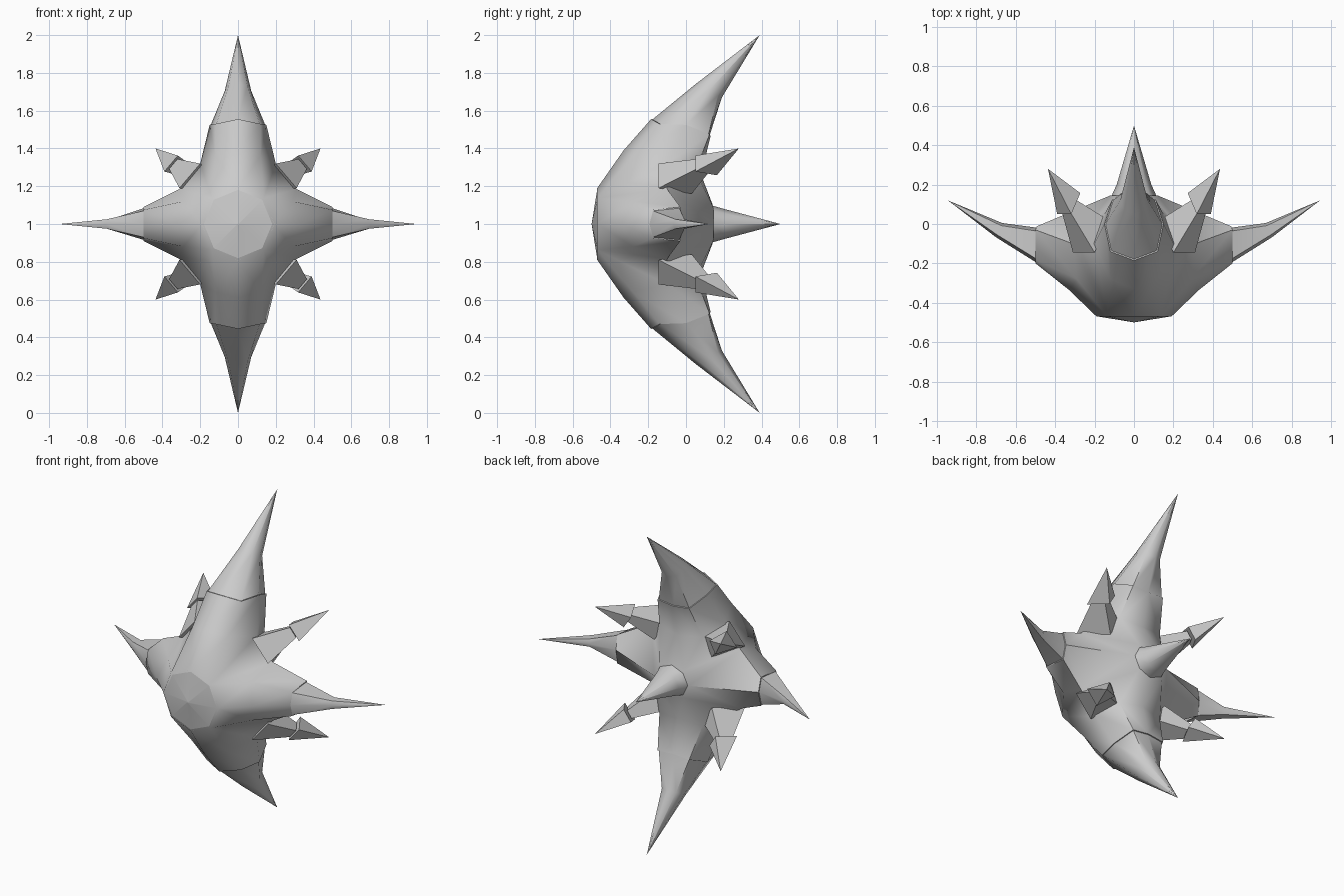
import bpy, math
from mathutils import Vector

if "Cube" in bpy.data.objects:
    bpy.data.objects.remove(bpy.data.objects["Cube"])


def make(name, verts, faces, mirror=(False, False, False), angle=40):
    """Mesh object centred at z = 1, mirrored on the chosen axes."""
    me = bpy.data.meshes.new(name)
    me.from_pydata([tuple(v) for v in verts], [], faces)
    ob = bpy.data.objects.new(name, me)
    bpy.context.collection.objects.link(ob)
    ob.location.z = 1
    bpy.ops.object.select_all(action='DESELECT')
    ob.select_set(True)
    bpy.context.view_layer.objects.active = ob
    bpy.ops.object.mode_set(mode='EDIT')
    bpy.ops.mesh.select_all(action='SELECT')
    bpy.ops.mesh.normals_make_consistent(inside=False)
    bpy.ops.object.mode_set(mode='OBJECT')
    if any(mirror):
        m = ob.modifiers.new("mirror", 'MIRROR')
        m.use_axis = mirror
        m.merge_threshold = 0.001
        bpy.ops.object.modifier_apply(modifier=m.name)
    bpy.ops.object.shade_smooth_by_angle(angle=math.radians(angle))
    return ob


def loft(name, rings, tip=None, mirror=(False, False, False), angle=40):
    """Skin through equal rings, closed by a tip point or a cap."""
    rings = list(rings)
    if tip is not None:  # tiny ring keeps the shading clean up to the point
        rings.append([Vector(v).lerp(Vector(tip), .97) for v in rings[-1]])
    n = len(rings[0])
    verts = [v for r in rings for v in r]
    faces = [list(range(n))]
    for k in range(len(rings) - 1):
        for i in range(n):
            j = (i + 1) % n
            faces.append([k*n+i, k*n+j, (k+1)*n+j, (k+1)*n+i])
    last = (len(rings) - 1) * n
    if tip is None:
        faces.append([last + i for i in range(n)])
    else:
        verts.append(tip)
        faces += [[last+i, last+(i+1) % n, len(verts)-1] for i in range(n)]
    return make(name, verts, faces, mirror, angle)


def ring(front, back, half, side, n=8):
    """Ellipse through a front and a back point, half wide along side."""
    f, b = Vector(front), Vector(back)
    c, u, s = (f + b) / 2, (f - b) / 2, Vector(side) * half
    return [c + u * math.cos(t) + s * math.sin(t)
            for t in (2 * math.pi * i / n for i in range(n))]


def resize(points, k, centre=None):
    """Scale a ring about its middle, optionally moving it to a new centre."""
    pts = [Vector(p) for p in points]
    mid = sum(pts, Vector()) / len(pts)
    return [Vector(centre or mid) + (p - mid) * k for p in pts]


def full_ring(half, axis):
    """Complete a half ring by reflecting its inner points on an axis."""
    flip = [Vector(p) for p in half[-2:0:-1]]
    for p in flip:
        p[axis] *= -1
    return [Vector(p) for p in half] + flip


# Four-armed hull: one quarter, mirrored left-right and up-down
P = dict(
    C=(0, -.47, 0), A0=(.19, -.47, 0), A1=(.137, -.47, .137), A2=(0, -.47, .19),
    T0=(0, -.33, .39), T1=(.12, -.28, .36), S=(.2, -.1, .32),
    E0=(0, -.185, .555), E1=(.12, -.14, .53), E2=(.15, 0, .525),
    E3=(.11, .125, .475), E4=(0, .13, .465), Sb=(.15, .05, .28), Tb=(0, .08, .26),
    M0=(.33, -.335, 0), M1=(.29, -.28, .12), R=(.31, -.1, .185),
    H0=(.5, -.2, 0), H1=(.5, -.18, .075), H2=(.5, -.03, .09), H3=(.495, -.012, 0),
    B0=(.12, .145, 0), B1=(.085, .145, .085), B2=(0, .14, .105), K=(0, .145, 0))
quarter = """C A0 A1|C A1 A2|A2 A1 T1 T0|A1 S T1|T0 T1 E1 E0|T1 S E2 E1
S E2 E3 Sb|Sb E3 E4 Tb|E0 E1 E2 E3 E4|A0 M0 M1 A1|A1 M1 R|M0 H0 H1 M1
M1 H1 H2 R|H0 H1 H2 H3|A1 R S|R H2 H3 B0|R B0 B1|R B1 Sb S|B1 B2 Tb Sb|B0 B1 B2 K"""
keys = list(P)
faces = [[keys.index(k) for k in f.split()] for f in quarter.replace("\n", "|").split("|")]
make("hull", P.values(), faces, (True, False, True), 62)

# Shallow octagonal lens on the front
Y = (0, 1, 0)
X, Z = (1, 0, 0), (0, 0, 1)
loft("front_lens", [ring((0, -.468, .193), (0, -.468, -.193), .193, X)], (0, -.5, 0))

# Long swept spikes above and below, growing flush out of the arm ends
arm_end = full_ring([P[k] for k in ("E0", "E1", "E2", "E3", "E4")], 0)
loft("vertical_spike", [resize(arm_end, .96),
                        ring((0, .05, .74), (0, .19, .67), .07, X)],
     (0, .39, 1), (False, False, True), 60)

# Thin swept spikes left and right
side_end = full_ring([P[k] for k in ("H0", "H1", "H2", "H3")], 2)
side_mid = [(.70, -.068, 0), (.695, -.055, .025), (.675, -.008, .025), (.67, .005, 0),
            (.675, -.008, -.025), (.695, -.055, -.025)]
loft("side_spike", [resize(side_end, .93), side_mid],
     (.945, .12, 0), (True, False, False), 60)

# Rear cone
loft("rear_cone", [ring((0, .13, .1), (0, .13, -.1), .12, X),
                   ring((0, .2, .08), (0, .2, -.08), .088, X)],
     (0, .5, 0), angle=60)

# Four diagonal barbs: flared square stem with a pyramid head
foot = [(.31, -.145, .19), (.2, -.145, .32), (.13, .02, .27), (.2, .03, .16)]
loft("barb_stem", [foot, resize(foot, .4, (.325, .09, .31))],
     None, (True, False, True), 30)
loft("barb_head", [resize(foot, .65, (.325, .105, .307))],
     (.437, .28, .4), (True, False, True), 30)
